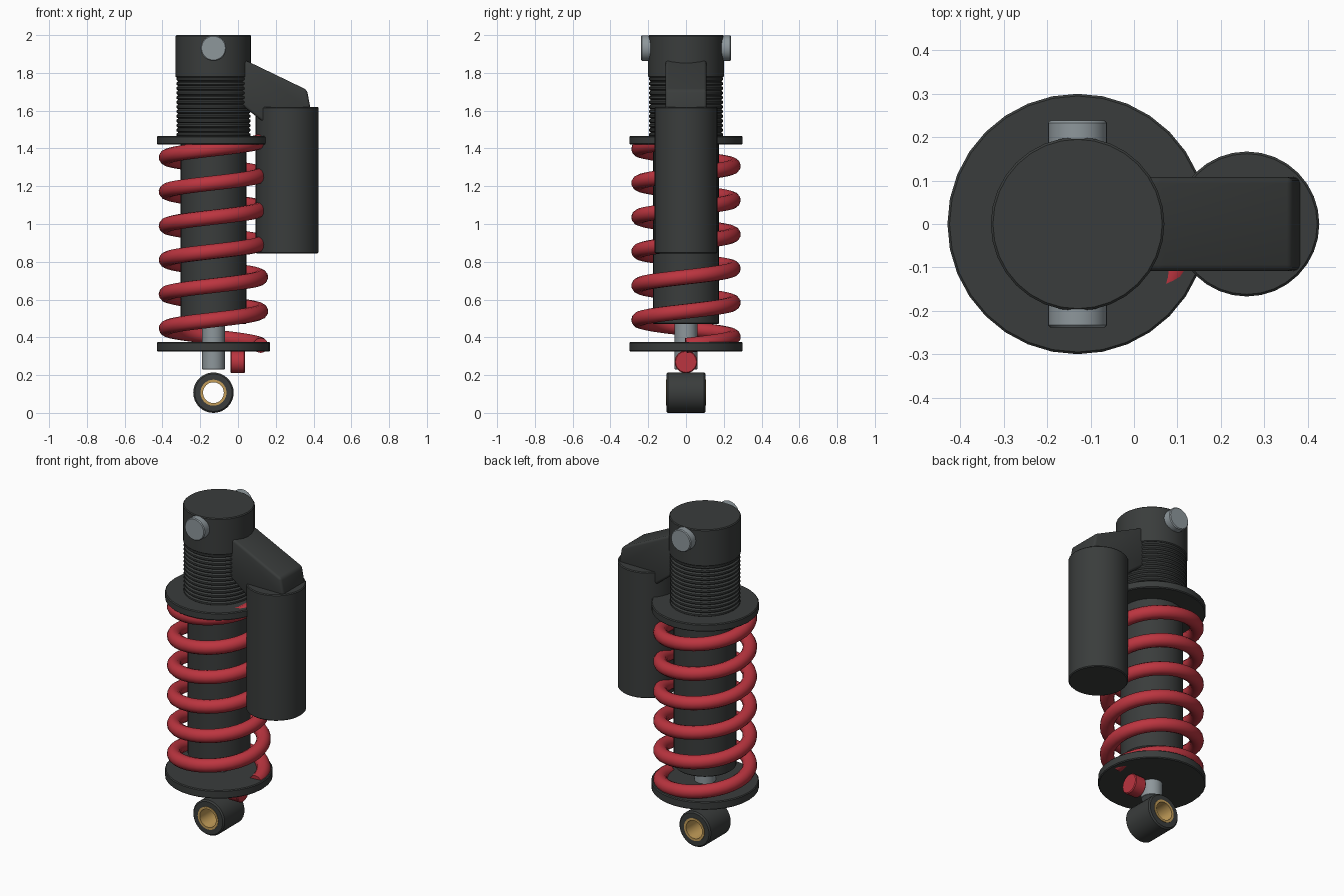
import bpy, bmesh, math
from mathutils import Matrix

if "Cube" in bpy.data.objects:
    bpy.data.objects.remove(bpy.data.objects["Cube"])

AX = -0.13          # main axis of the damper
N = 32              # sides of round parts


def material(name, rgb):
    m = bpy.data.materials.new(name)
    m.diffuse_color = (*rgb, 1)
    m.use_nodes = True
    m.node_tree.nodes["Principled BSDF"].inputs["Base Color"].default_value = m.diffuse_color
    return m


DARK = material("dark_metal", (0.042, 0.046, 0.045))
STEEL = material("steel", (0.27, 0.31, 0.33))
RED = material("red_paint", (0.5, 0.035, 0.05))
BRASS = material("brass", (0.55, 0.34, 0.1))


def finish(name, bm, mat, matrix=Matrix()):
    bmesh.ops.recalc_face_normals(bm, faces=bm.faces)
    me = bpy.data.meshes.new(name)
    bm.to_mesh(me)
    bm.free()
    me.transform(matrix)
    me.materials.append(mat)
    ob = bpy.data.objects.new(name, me)
    bpy.context.collection.objects.link(ob)
    return ob


def lathe(name, profile, mat, matrix, ring=False):
    """Revolve (radius, height) points; ring=True closes the section into a tube."""
    bm = bmesh.new()
    rows = [[bm.verts.new((r * math.cos(2 * math.pi * i / N),
                           r * math.sin(2 * math.pi * i / N), z)) for i in range(N)]
            for r, z in profile]
    pairs = list(zip(rows, rows[1:])) + ([(rows[-1], rows[0])] if ring else [])
    for a, b in pairs:
        for i in range(N):
            j = (i + 1) % N
            bm.faces.new((a[i], a[j], b[j], b[i]))
    if not ring:
        bm.faces.new(rows[0])
        bm.faces.new(rows[-1])
    return finish(name, bm, mat, matrix)


def rod(name, r, z0, z1, mat, matrix, c=0.005):
    """Solid cylinder with chamfered rims."""
    return lathe(name, [(r - c, z0), (r, z0 + c), (r, z1 - c), (r - c, z1)], mat, matrix)


MAIN = Matrix.Translation((AX, 0, 0))


def along_y(z):
    return Matrix.Translation((AX, 0, z)) @ Matrix.Rotation(math.pi / 2, 4, 'X')


# lower mounting eye and its bushing
lathe("lower_eye", [(0.068, -0.104), (0.099, -0.104), (0.107, -0.096),
                    (0.107, 0.096), (0.099, 0.104), (0.068, 0.104)],
      DARK, along_y(0.107), ring=True)
lathe("eye_bushing", [(0.055, -0.107), (0.069, -0.107), (0.069, 0.107), (0.055, 0.107)],
      BRASS, along_y(0.107), ring=True)

# piston rod, body, spring plates
rod("piston_rod", 0.06, 0.23, 0.52, STEEL, MAIN, 0.002)
rod("damper_body", 0.175, 0.47, 1.47, DARK, MAIN)
rod("lower_spring_plate", 0.30, 0.325, 0.375, DARK, MAIN)
rod("upper_spring_plate", 0.30, 1.42, 1.466, DARK, MAIN)

# threaded collar
thread, turns, z0, z1 = [], 13, 1.46, 1.78
step = (z1 - z0) / turns
for k in range(turns):
    z = z0 + k * step
    thread += [(0.187, z), (0.196, z + 0.3 * step), (0.196, z + 0.7 * step)]
thread.append((0.187, z1))
lathe("threaded_collar", thread, DARK, MAIN)

# top cap and mounting pin
rod("top_cap", 0.20, 1.775, 2.0, DARK, MAIN)
rod("top_pin", 0.068, -0.238, 0.238, STEEL, along_y(1.931))

# rebound adjuster knob
rod("adjuster_knob", 0.06, -0.04, 0.036, RED,
    Matrix.Translation((0, 0, 0.27)) @ Matrix.Rotation(math.pi / 2, 4, 'Y'))

# side reservoir
rod("reservoir", 0.167, 0.845, 1.62, DARK, Matrix.Translation((0.26, 0, 0)))

# bracket joining cap and reservoir
bm = bmesh.new()
outline = [(0.0, 1.882), (0.06, 1.857), (0.365, 1.71), (0.386, 1.60),
           (0.16, 1.52), (0.0, 1.645)]
face = bm.faces.new([bm.verts.new((x, -0.108, z)) for x, z in outline])
ext = bmesh.ops.extrude_face_region(bm, geom=[face])
for v in ext["geom"]:
    if isinstance(v, bmesh.types.BMVert):
        v.co.y = 0.108
bmesh.ops.bevel(bm, geom=bm.edges[:], offset=0.014, segments=3, profile=0.5,
                affect='EDGES', clamp_overlap=True)
finish("reservoir_bracket", bm, DARK)

# coil spring
cu = bpy.data.curves.new("coil_spring", 'CURVE')
cu.dimensions = '3D'
cu.bevel_depth = 0.04
cu.bevel_resolution = 4
cu.use_fill_caps = True
coils, per = 6, 36
sp = cu.splines.new('POLY')
sp.points.add(coils * per)
for i, p in enumerate(sp.points):
    a = 2 * math.pi * i / per
    p.co = (AX + 0.25 * math.cos(a), 0.25 * math.sin(a), 0.357 + 0.181 * i / per, 1)
cu.materials.append(RED)
spring = bpy.data.objects.new("coil_spring", cu)
bpy.context.collection.objects.link(spring)
bpy.context.view_layer.objects.active = spring
spring.select_set(True)
bpy.ops.object.convert(target='MESH')

# smooth shading with sharp rims
for ob in bpy.context.scene.objects:
    ob.select_set(ob.type == 'MESH')
bpy.context.view_layer.objects.active = bpy.data.objects["top_cap"]
bpy.ops.object.shade_smooth_by_angle(angle=math.radians(35))
